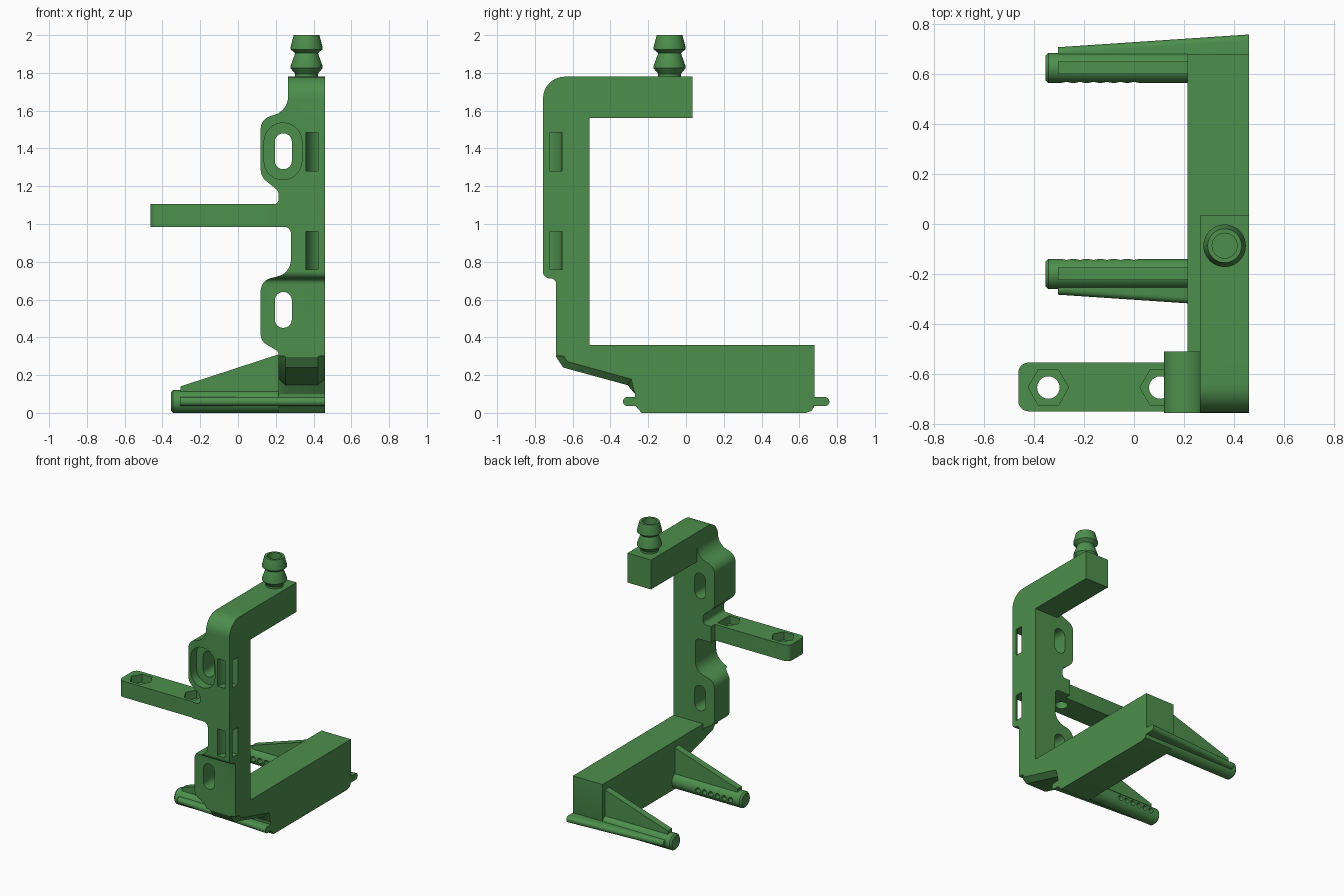
import bpy, bmesh, math
from mathutils import Vector

if "Cube" in bpy.data.objects:
    bpy.data.objects.remove(bpy.data.objects["Cube"])

green = bpy.data.materials.new("bracket green")
green.diffuse_color = (0.075, 0.275, 0.075, 1)
green.use_nodes = True
green.node_tree.nodes["Principled BSDF"].inputs["Base Color"].default_value = green.diffuse_color


def finish(name, bm, smooth=True):
    bmesh.ops.recalc_face_normals(bm, faces=bm.faces[:])
    me = bpy.data.meshes.new(name)
    bm.to_mesh(me)
    bm.free()
    ob = bpy.data.objects.new(name, me)
    bpy.context.collection.objects.link(ob)
    me.materials.append(green)
    return ob


def fillet(pts, n=7):
    """Round each corner (u, v, radius) of a closed outline."""
    out = []
    for i, (u, v, r) in enumerate(pts):
        p = Vector((u, v))
        if r == 0:
            out.append(p)
            continue
        a = (Vector(pts[i - 1][:2]) - p).normalized()
        b = (Vector(pts[(i + 1) % len(pts)][:2]) - p).normalized()
        half = a.angle(b) / 2
        c = p + (a + b).normalized() * r / math.sin(half)
        t1, t2 = p + a * r / math.tan(half) - c, p + b * r / math.tan(half) - c
        ang = t1.angle_signed(t2)
        for k in range(n + 1):
            w = -ang * k / n
            out.append(c + Vector((t1.x * math.cos(w) - t1.y * math.sin(w),
                                   t1.x * math.sin(w) + t1.y * math.cos(w))))
    return out


def place(axis, u, v, w):
    return {'x': (w, u, v), 'y': (u, w, v), 'z': (u, v, w)}[axis]


def prism(name, pts, axis, lo, hi):
    """Extrude an outline along an axis."""
    bm = bmesh.new()
    f = bm.faces.new([bm.verts.new(place(axis, p[0], p[1], lo)) for p in pts])
    ext = bmesh.ops.extrude_face_region(bm, geom=[f])
    move = Vector(place(axis, 0, 0, hi - lo))
    bmesh.ops.translate(bm, vec=move, verts=[g for g in ext['geom'] if isinstance(g, bmesh.types.BMVert)])
    return finish(name, bm)


def circle(u, v, r, n=24, turn=0.0):
    return [(u + r * math.cos(turn + 2 * math.pi * k / n), v + r * math.sin(turn + 2 * math.pi * k / n))
            for k in range(n)]


def rect(u0, u1, v0, v1, r=0.0):
    return fillet([(u0, v0, r), (u1, v0, r), (u1, v1, r), (u0, v1, r)])


def boolean(ob, tool, op='DIFFERENCE'):
    mod = ob.modifiers.new(op.lower(), 'BOOLEAN')
    mod.operation, mod.object, mod.solver = op, tool, 'EXACT'
    bpy.context.view_layer.objects.active = ob
    bpy.ops.object.modifier_apply(modifier=mod.name)
    bpy.data.objects.remove(tool)


def lathe(name, prof, centre, axis='z', n=40):
    """Spin (radius, height) points about an axis through centre."""
    bm = bmesh.new()
    rings = [[bm.verts.new(place(axis, *circle(*centre, r, n)[k], h)) for k in range(n)] for r, h in prof]
    for a, b in zip(rings, rings[1:]):
        for k in range(n):
            bm.faces.new((a[k], a[(k + 1) % n], b[(k + 1) % n], b[k]))
    bm.faces.new(rings[0])
    bm.faces.new(rings[-1])
    return finish(name, bm)


# column with two slotted ears
column = prism("column", fillet([
    (0.46, 0.30, 0), (0.46, 1.78, 0), (0.265, 1.78, 0), (0.265, 1.60, 0.1), (0.12, 1.555, 0.07),
    (0.12, 1.25, 0.08), (0.215, 1.175, 0.04), (0.215, 1.105, 0.025), (0.15, 1.105, 0), (0.15, 0.985, 0),
    (0.28, 0.985, 0.035), (0.28, 0.74, 0.09), (0.12, 0.70, 0.07), (0.12, 0.38, 0.06),
    (0.215, 0.325, 0.03), (0.215, 0.30, 0)]), 'y', -0.80, -0.51)
side = prism("side_outline", fillet([
    (-0.45, 0.29, 0), (-0.45, 1.80, 0), (-0.45, 1.78, 0), (-0.757, 1.78, 0.115), (-0.757, 0.712, 0.035),
    (-0.687, 0.712, 0.03), (-0.687, 0.29, 0)][:1] + [
    (-0.45, 1.78, 0), (-0.757, 1.78, 0.115), (-0.757, 0.712, 0.035),
    (-0.687, 0.712, 0.03), (-0.687, 0.29, 0)]), 'x', -0.3, 0.6)
boolean(column, side, 'INTERSECT')
for z in (0.545, 1.385):
    boolean(column, prism("slot", rect(0.195, 0.285, z - 0.095, z + 0.095, 0.0445), 'y', -0.9, -0.4))
boolean(column, prism("recess", rect(0.138, 0.338, 1.235, 1.535, 0.098), 'y', -0.9, -0.69))

# curved tie channels around the front right corner
for z0, z1 in ((0.76, 0.96), (1.28, 1.485)):
    arc = [math.radians(80 + 120 * k / 16) for k in range(17)]
    ring = [(0.46 + 0.10 * math.cos(a), -0.757 + 0.10 * math.sin(a)) for a in arc]
    ring += [(0.46 + 0.037 * math.cos(a), -0.757 + 0.037 * math.sin(a)) for a in reversed(arc)]
    boolean(column, prism("channel", ring, 'z', z0, z1))

# top arm and barbed hose nozzle
top_arm = prism("top_arm", rect(0.265, 0.46, 1.56, 1.78), 'y', -0.52, 0.035)
bore = (0.363, -0.087)
nozzle = lathe("hose_nozzle", [(0.06, 1.77), (0.06, 1.795), (0.085, 1.825), (0.085, 1.835), (0.06, 1.905),
                               (0.085, 1.925), (0.085, 1.935), (0.068, 2.0)], bore)
boolean(nozzle, prism("bore", circle(*bore, 0.05, 32), 'z', 1.7, 2.1))
boolean(top_arm, prism("bore", circle(*bore, 0.05, 32), 'z', 1.65, 1.9))

# side arm with two nut pockets
side_arm = prism("side_arm", fillet([(-0.463, -0.75, 0.04), (0.3, -0.75, 0), (0.3, -0.555, 0),
                                     (-0.463, -0.555, 0.04)]), 'z', 0.985, 1.105)
for x in (-0.343, 0.105):
    boolean(side_arm, prism("pocket", circle(x, -0.655, 0.081, 6), 'z', 1.045, 1.2))
    boolean(side_arm, prism("hole", circle(x, -0.655, 0.045), 'z', 0.9, 1.2))

# base block with sloped neck, its lower edges chamfered
base = prism("base", [(-0.687, 0.36), (-0.687, 0.295), (-0.65, 0.24), (-0.31, 0.147), (-0.27, 0.10),
                      (-0.265, 0.035), (-0.235, 0), (0.635, 0), (0.667, 0.012), (0.68, 0.045),
                      (0.68, 0.36)], 'x', 0.215, 0.46)
bm = bmesh.new()
bm.from_mesh(base.data)
edges = [e for e in bm.edges if abs(e.verts[0].co.x - e.verts[1].co.x) < 1e-4
         and all(v.co.y < -0.268 and v.co.z < 0.3 for v in e.verts)]
bmesh.ops.bevel(bm, geom=edges, offset=0.045, segments=1, affect='EDGES', clamp_overlap=True)
bm.to_mesh(base.data)
bm.free()

# round rails with gusset, tapered side flange and vent holes
for tag, y, out in (("front", -0.2, -1), ("back", 0.625, 1)):
    rail = lathe(tag + "_rail", [(0.048, -0.355), (0.06, -0.343), (0.06, 0.3)], (y, 0.06), 'x', 32)
    for k in range(6):
        x = -0.27 + 0.054 * k
        boolean(rail, prism("vent", circle(x, 0.06, 0.019, 14), 'y', *sorted((y, y - out * 0.1))))
    prism(tag + "_gusset", [(-0.305, 0.05), (-0.305, 0.14), (0.215, 0.31), (0.3, 0.31), (0.3, 0.05)],
          'y', y - 0.025, y + 0.025)
    # flange cross-section runs along x and widens towards the base
    bm = bmesh.new()
    ends = []
    for x, w in ((-0.305, 0.083), (0.46, 0.134)):
        sec = [(-0.0, 0.036), (w - 0.024, 0.036)]
        sec += [(w - 0.024 + 0.024 * math.sin(a), 0.06 - 0.024 * math.cos(a))
                for a in [math.pi * k / 10 for k in range(1, 10)]]
        sec += [(w - 0.024, 0.084), (-0.0, 0.084)]
        ends.append([bm.verts.new((x, y + out * u, v)) for u, v in sec])
    n = len(ends[0])
    for k in range(n):
        bm.faces.new((ends[0][k], ends[0][(k + 1) % n], ends[1][(k + 1) % n], ends[1][k]))
    for e in ends:
        bm.faces.new(e)
    finish(tag + "_flange", bm)

# smooth round surfaces, keep edges crisp
for ob in bpy.context.scene.objects:
    ob.select_set(True)
bpy.context.view_layer.objects.active = column
bpy.ops.object.shade_smooth_by_angle(angle=math.radians(30))
